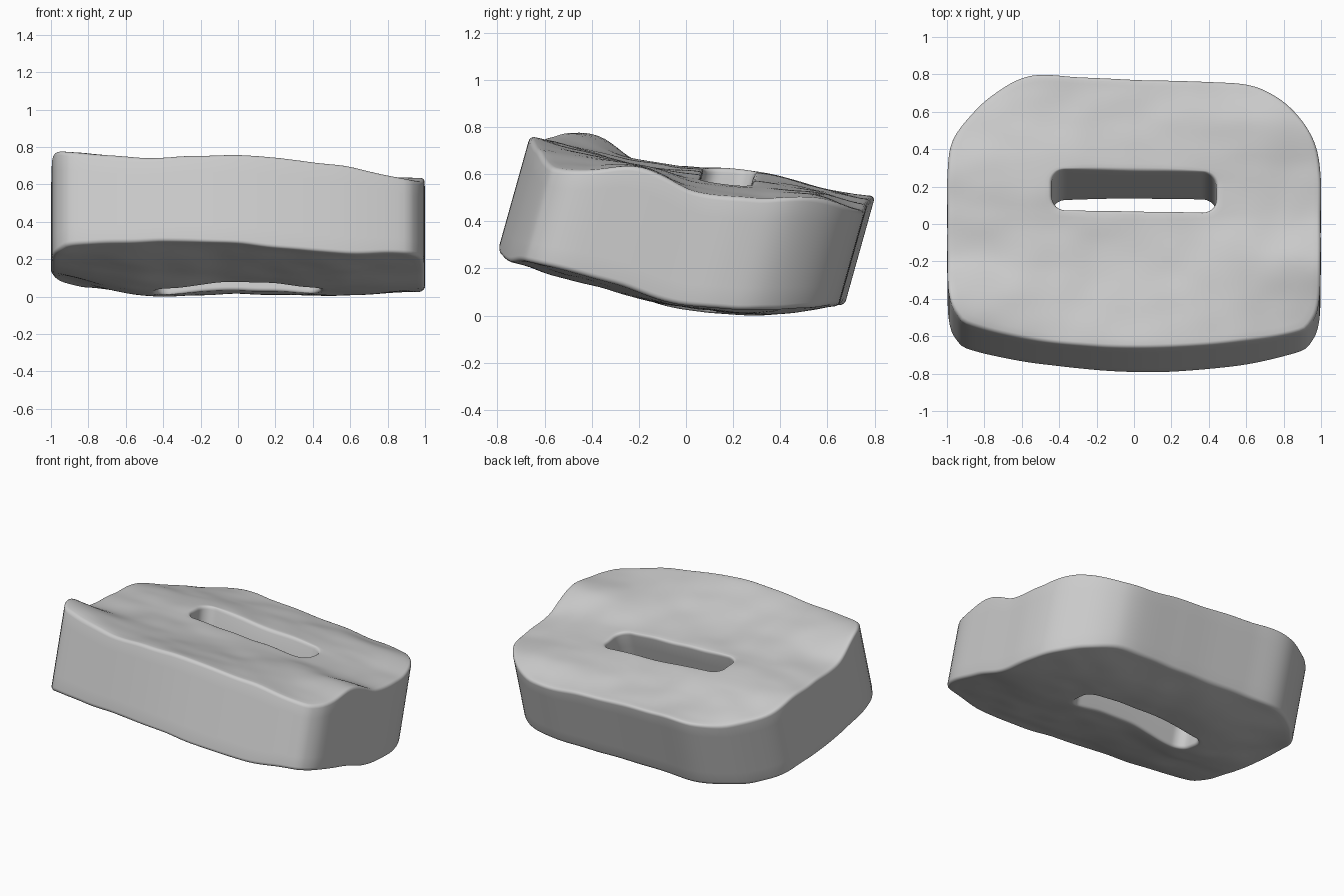
import bpy, bmesh, math
from mathutils import Vector, noise

cube = bpy.data.objects.get("Cube")
if cube:
    bpy.data.objects.remove(cube)

N = 192          # points around each loop
LEAN = 0.28      # how far the walls lean back per unit of height
RIM = 0.02       # radius of the rounded rims

# Slab heights on a coarse grid: rows run front to back, columns run along x
TOP = [(.77, .755, .76, .72, .63), (.78, .72, .70, .68, .625), (.65, .66, .64, .64, .635),
       (.63, .635, .61, .58, .535), (.605, .615, .585, .55, .505),
       (.53, .555, .54, .53, .51), (.45, .51, .49, .45, .43)]
BOTTOM = [(.32, .31, .285, .245, .265), (.24, .21, .21, .18, .21), (.18, .135, .14, .115, .15),
          (.14, .05, .085, .055, .07), (.12, .015, .04, .02, .035),
          (.08, .02, .02, .015, .04), (.06, .055, .05, .05, .06)]


def spline(p, t):
    """Smooth curve through evenly spaced values, t from 0 to len - 1."""
    t = min(max(t, 0), len(p) - 1)
    i = min(int(t), len(p) - 2)
    f = t - i
    a, b = p[max(i - 1, 0)], p[i]
    c, d = p[i + 1], p[min(i + 2, len(p) - 1)]
    return b + ((c - a) * f + (2 * a - 5 * b + 4 * c - d) * f ** 2
                + (3 * b - a - 3 * c + d) * f ** 3) / 2


def height(grid, x, y, seed):
    across = [spline(row, (x + 1) * 2) for row in grid]
    z = spline(across, (y / .76 + 1) * (len(grid) - 1) / 2)
    return z + .008 * noise.noise(Vector((x * 5, y * 6, seed)))


def resample(points):
    """Even spacing along a closed loop."""
    pts = points + points[:1]
    total = sum((b - a).length for a, b in zip(pts, pts[1:]))
    out, run = [], 0
    for a, b in zip(pts, pts[1:]):
        step = (b - a).length
        while len(out) < N and len(out) * total / N <= run + step:
            out.append(a.lerp(b, (len(out) * total / N - run) / max(step, 1e-9)))
        run += step
    return out


def closed_curve(ctrl):
    pts = [Vector(c) for c in ctrl]
    n = len(pts)
    loop = pts[-2:] + pts + pts[:3]
    return [spline(loop, 2 + k / 12) for k in range(n * 12)]


def rounded_slot(hx, y0, y1, r):
    pts = [Vector((hx, (y0 + y1) / 2))]
    corners = ((hx - r, y1 - r), (r - hx, y1 - r), (r - hx, y0 + r), (hx - r, y0 + r))
    for q, (cx, cy) in enumerate(corners):
        for k in range(9):
            a = (q + k / 8) * math.pi / 2
            pts.append(Vector((cx + r * math.cos(a), cy + r * math.sin(a))))
    return pts


# Outer outline (counter-clockwise from the +x side) and the slot through it
outline = resample(closed_curve([
    (.998, 0), (.998, .23), (.965, .41), (.865, .57), (.73, .685), (.57, .74), (.25, .748),
    (0, .75), (-.30, .76), (-.56, .765), (-.75, .67), (-.89, .53), (-.975, .39), (-.998, .2),
    (-.998, 0), (-.998, -.25), (-.99, -.47), (-.95, -.585), (-.86, -.65), (-.5, -.725),
    (0, -.765), (.5, -.725), (.86, -.65), (.95, -.585), (.99, -.47), (.998, -.25)]))
slot = resample(rounded_slot(.44, .013, .232, .075))


def edge_round(steps=4):
    """Inset and drop pairs around a rounded rim, face to wall."""
    return [(RIM * (1 - math.sin(a)), RIM * (1 - math.cos(a)))
            for a in (k * math.pi / 2 / steps for k in range(steps + 1))]


def face_profile():
    """Rings from slot wall over a face to outer wall: (place, inset, fraction, drop)."""
    rings = [("slot", i, None, d) for i, d in reversed(edge_round())]
    rings += [("face", None, k / 24, 0) for k in range(1, 24)]
    rings += [("outer", i, None, d) for i, d in edge_round()]
    return rings


def ring_points(ring, grid, side, seed):
    where, inset, frac, drop = ring
    pts = []
    for a, b in zip(slot, outline):
        along = (b - a).normalized()
        centre = Vector((min(max(b.x, -.8), .8), min(max(b.y, -.5), .5)))
        inward = (centre - b).normalized()
        if where == "face":
            p = (a + along * RIM).lerp(b + inward * RIM, frac)
        elif where == "slot":
            p = a + along * inset
        else:
            p = b + inward * inset
        pts.append((p.x, p.y, height(grid, p.x, p.y, seed) - side * drop))
    return pts


# Closed loop of rings: top face, outer wall, bottom face, slot wall
top = [ring_points(r, TOP, 1, 1.3) for r in face_profile()]
base = [ring_points(r, BOTTOM, -1, 7.7) for r in face_profile()][::-1]


def wall(a, b, steps=6):
    return [[tuple(Vector(p).lerp(Vector(q), k / steps)) for p, q in zip(a, b)]
            for k in range(1, steps)]


rings = top + wall(top[-1], base[0]) + base + wall(base[-1], top[0])

bm = bmesh.new()
verts = [[bm.verts.new((x, y + LEAN * (z - .4), z)) for x, y, z in ring] for ring in rings]
for i, ring in enumerate(verts):
    nxt = verts[(i + 1) % len(verts)]
    for j in range(N):
        k = (j + 1) % N
        bm.faces.new((ring[j], nxt[j], nxt[k], ring[k]))
bmesh.ops.recalc_face_normals(bm, faces=bm.faces)

# Rest on the ground
lowest = min(v.co.z for v in bm.verts)
bmesh.ops.translate(bm, verts=bm.verts, vec=(0, 0, -lowest))

mesh = bpy.data.meshes.new("slotted_slab")
bm.to_mesh(mesh)
bm.free()
slab = bpy.data.objects.new("slotted_slab", mesh)
bpy.context.collection.objects.link(slab)

# Light grey material
grey = bpy.data.materials.new("light_grey")
grey.use_nodes = True
colour = (.6, .6, .6, 1)
grey.diffuse_color = colour
grey.node_tree.nodes["Principled BSDF"].inputs["Base Color"].default_value = colour
mesh.materials.append(grey)

bpy.ops.object.select_all(action='DESELECT')
slab.select_set(True)
bpy.context.view_layer.objects.active = slab
bpy.ops.object.shade_smooth_by_angle(angle=math.radians(40))
